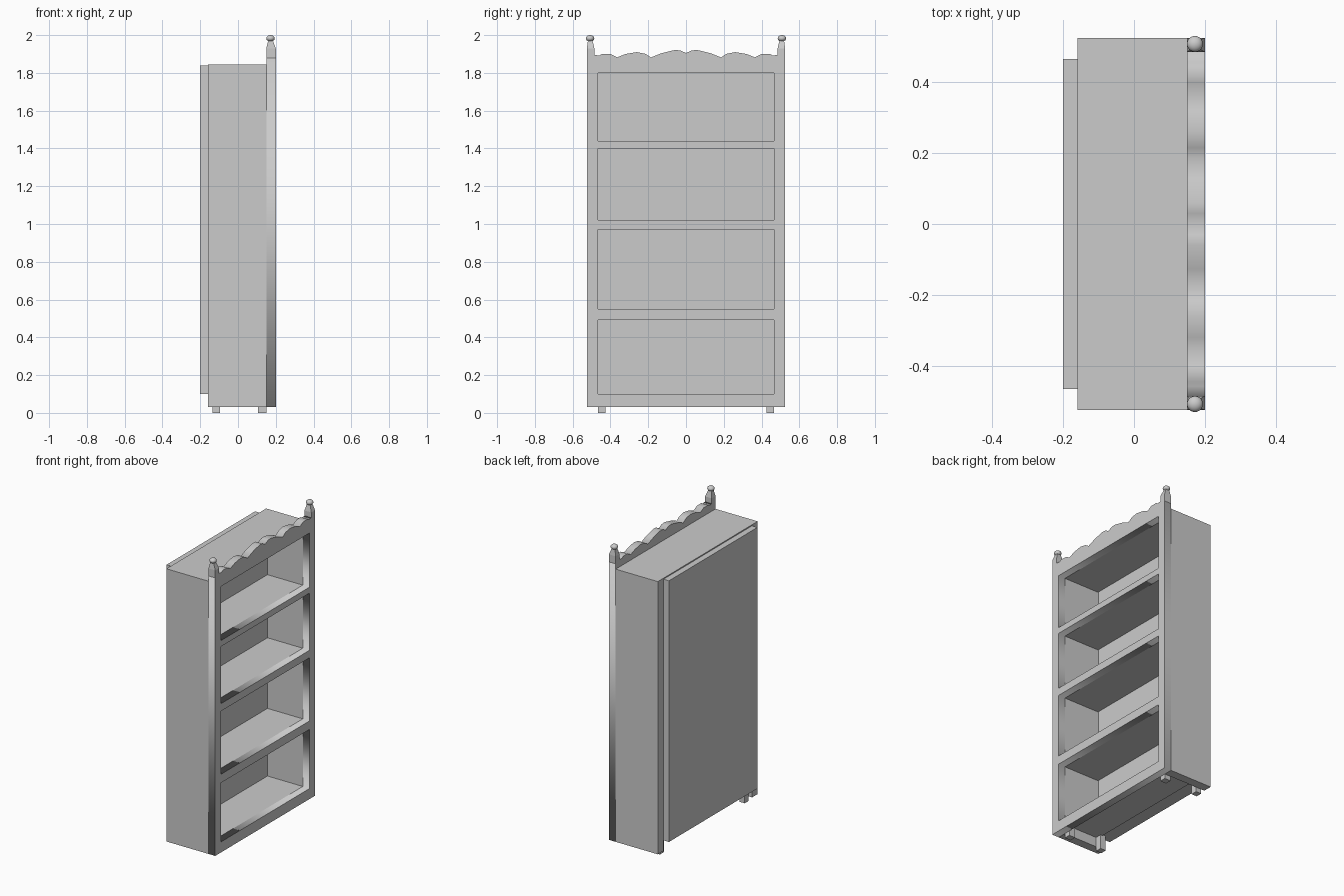
import bpy, bmesh
from math import radians

if "Cube" in bpy.data.objects:
    bpy.data.objects.remove(bpy.data.objects["Cube"])


def mesh_object(name, bm):
    bmesh.ops.recalc_face_normals(bm, faces=bm.faces)
    me = bpy.data.meshes.new(name)
    bm.to_mesh(me)
    bm.free()
    ob = bpy.data.objects.new(name, me)
    bpy.context.collection.objects.link(ob)
    return ob


def loft(name, sections):
    """Stack of rectangles (x0, x1, y0, y1, z) joined into a closed solid."""
    bm = bmesh.new()
    rings = [[bm.verts.new(p) for p in ((a, c, z), (b, c, z), (b, d, z), (a, d, z))]
             for a, b, c, d, z in sections]
    bm.faces.new(rings[0])
    bm.faces.new(rings[-1])
    for lo, hi in zip(rings, rings[1:]):
        for i in range(4):
            j = (i + 1) % 4
            bm.faces.new((lo[i], lo[j], hi[j], hi[i]))
    return mesh_object(name, bm)


def box(name, x0, x1, y0, y1, z0, z1):
    return loft(name, [(x0, x1, y0, y1, z0), (x0, x1, y0, y1, z1)])


def span(s, a, b):
    """Mirror a y range to side s."""
    return sorted((s * a, s * b))


W, IN = 0.525, 0.467            # outer and inner half widths
BACK, INNER, FRAME, FRONT = -0.16, -0.11, 0.15, 0.20
bays = [(0.10, 0.493), (0.55, 0.97), (1.02, 1.40), (1.44, 1.80)]

# Front frame: scalloped outline with four openings, extruded
half = [(0.06, 1.921), (0.03, 1.919), (0, 1.905)]
half = [(0.485, 1.895), (0.458, 1.892), (0.445, 1.901), (0.40, 1.900), (0.365, 1.882),
        (0.32, 1.900), (0.26, 1.910), (0.215, 1.901), (0.186, 1.882),
        (0.127, 1.905)] + half
outline = [(-W, 0.03), (W, 0.03), (W, 1.88), (0.485, 1.88)] + half
outline += [(-y, z) for y, z in reversed(half[:-1])] + [(-0.485, 1.88), (-W, 1.88)]
loops = [outline] + [[(-IN, a), (IN, a), (IN, b), (-IN, b)] for a, b in bays]
cu = bpy.data.curves.new("front_frame", 'CURVE')
cu.dimensions = '2D'
cu.fill_mode = 'BOTH'
cu.extrude = (FRONT - FRAME) / 2
for pts in loops:
    sp = cu.splines.new('POLY')
    sp.points.add(len(pts) - 1)
    for p, (y, z) in zip(sp.points, pts):
        p.co = (y, z, 0, 1)
    sp.use_cyclic_u = True
frame = bpy.data.objects.new("front_frame", cu)
frame.rotation_euler = (radians(90), 0, radians(90))
frame.location.x = (FRONT + FRAME) / 2
bpy.context.collection.objects.link(frame)
bpy.context.view_layer.objects.active = frame
frame.select_set(True)
bpy.ops.object.convert(target='MESH')

# Carcass: back, top, floor and shelves
box("back_panel", -0.20, INNER, -0.465, 0.465, 0.10, 1.838)
box("top_panel", BACK, FRAME, -IN, IN, 1.80, 1.845)
box("floor_panel", INNER, FRAME, -IN, IN, 0.094, 0.10)
for i in range(3):
    box(f"shelf_{i + 1}", INNER, FRAME, -IN, IN, bays[i][1], bays[i + 1][0])

for s, side in ((-1, "left"), (1, "right")):
    # Side panels and feet
    box(f"{side}_side_panel", BACK, FRAME, *span(s, IN, W), 0.03, 1.845)
    for end, x0, x1 in (("front", 0.105, FRAME), ("back", -0.135, -0.095)):
        box(f"{side}_{end}_foot", x0, x1, *span(s, 0.425, IN), 0, 0.10)

    # Corner posts with tapered tops
    wide, neck = span(s, 0.485, W), span(s, 0.495, 0.519)
    loft(f"{side}_post", [(FRAME, FRONT, *wide, 1.88), (FRAME, FRONT, *wide, 1.93),
                          (0.160, 0.184, *neck, 1.972)])

    # Flattened ball finials
    bm = bmesh.new()
    bmesh.ops.create_uvsphere(bm, u_segments=24, v_segments=12, radius=1)
    bmesh.ops.scale(bm, vec=(0.0225, 0.0225, 0.017), verts=bm.verts)
    bmesh.ops.translate(bm, vec=(0.172, s * 0.508, 1.983), verts=bm.verts)
    for f in bm.faces:
        f.smooth = True
    mesh_object(f"{side}_finial", bm)
